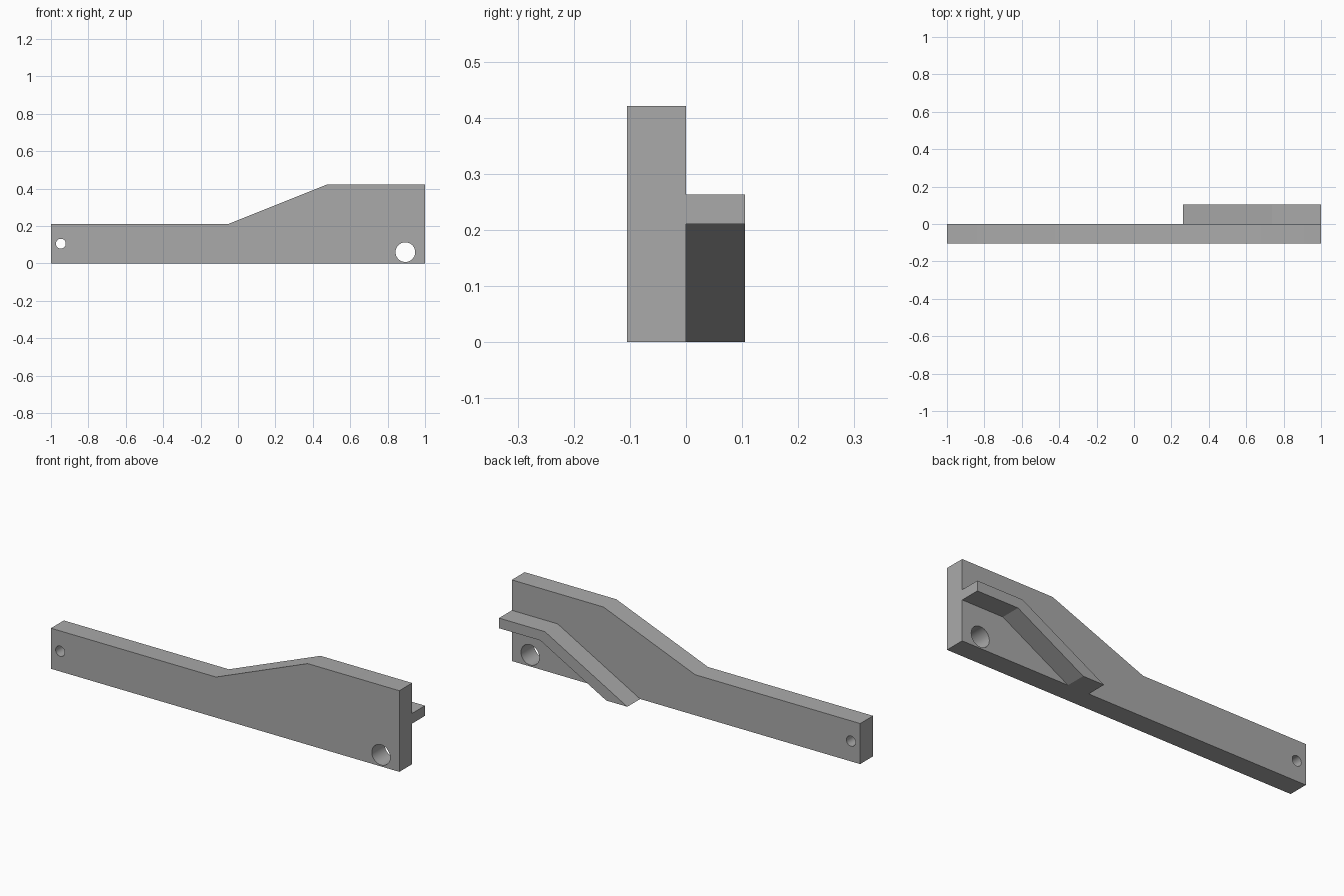
import bpy
import bmesh
from mathutils import Matrix
from math import pi, radians

cube = bpy.data.objects.get("Cube")
if cube:
    bpy.data.objects.remove(cube, do_unlink=True)

U = 1 / 19          # design unit: the arm is 38 units long
DEPTH = 2 * U       # thickness of the plate and of the ledge

grey = bpy.data.materials.new("plain_grey")
grey.use_nodes = True
grey.diffuse_color = (0.4, 0.4, 0.4, 1)
grey.node_tree.nodes["Principled BSDF"].inputs["Base Color"].default_value = grey.diffuse_color


def add_object(name, bm):
    bmesh.ops.recalc_face_normals(bm, faces=bm.faces)
    mesh = bpy.data.meshes.new(name)
    bm.to_mesh(mesh)
    bm.free()
    mesh.materials.append(grey)
    obj = bpy.data.objects.new(name, mesh)
    bpy.context.collection.objects.link(obj)
    return obj


def extruded_profile(name, points, y_start):
    """Side profile in units from the tail end, pushed back along y."""
    bm = bmesh.new()
    face = bm.faces.new([bm.verts.new((x * U - 1, y_start, z * U)) for x, z in points])
    moved = bmesh.ops.extrude_face_region(bm, geom=[face])["geom"]
    verts = [v for v in moved if isinstance(v, bmesh.types.BMVert)]
    bmesh.ops.translate(bm, vec=(0, DEPTH, 0), verts=verts)
    return add_object(name, bm)


def drill(target, name, x, z, radius):
    """Round hole right through the plate along y."""
    bm = bmesh.new()
    bmesh.ops.create_cone(
        bm, cap_ends=True, segments=40, radius1=radius, radius2=radius, depth=DEPTH * 2,
        matrix=Matrix.Translation((x, -DEPTH / 2, z)) @ Matrix.Rotation(pi / 2, 4, "X"))
    cutter = add_object(name, bm)
    cutter.hide_render = True
    cutter.hide_viewport = True
    cutter.display_type = "WIRE"
    mod = target.modifiers.new(name, "BOOLEAN")
    mod.operation = "DIFFERENCE"
    mod.solver = "EXACT"
    mod.object = cutter


# Main plate with the raised wide end
plate = extruded_profile(
    "arm_plate", [(0, 0), (38, 0), (38, 8), (28, 8), (18, 4), (0, 4)], -DEPTH)
drill(plate, "small_hole_cutter", -18 * U, 2 * U, 0.5 * U)
drill(plate, "large_hole_cutter", 17 * U, 0.06, U)

# Bent ledge on the back, flat and then sloping down to the bottom edge
extruded_profile(
    "back_ledge", [(38, 5), (33, 5), (24, 0), (26.3, 0), (33.5, 4), (38, 4)], 0)

# Keep the hole walls round and all other edges crisp
bpy.ops.object.select_all(action="DESELECT")
plate.select_set(True)
bpy.context.view_layer.objects.active = plate
for mod in list(plate.modifiers):
    bpy.ops.object.modifier_apply(modifier=mod.name)
bpy.ops.object.shade_smooth_by_angle(angle=radians(30))
